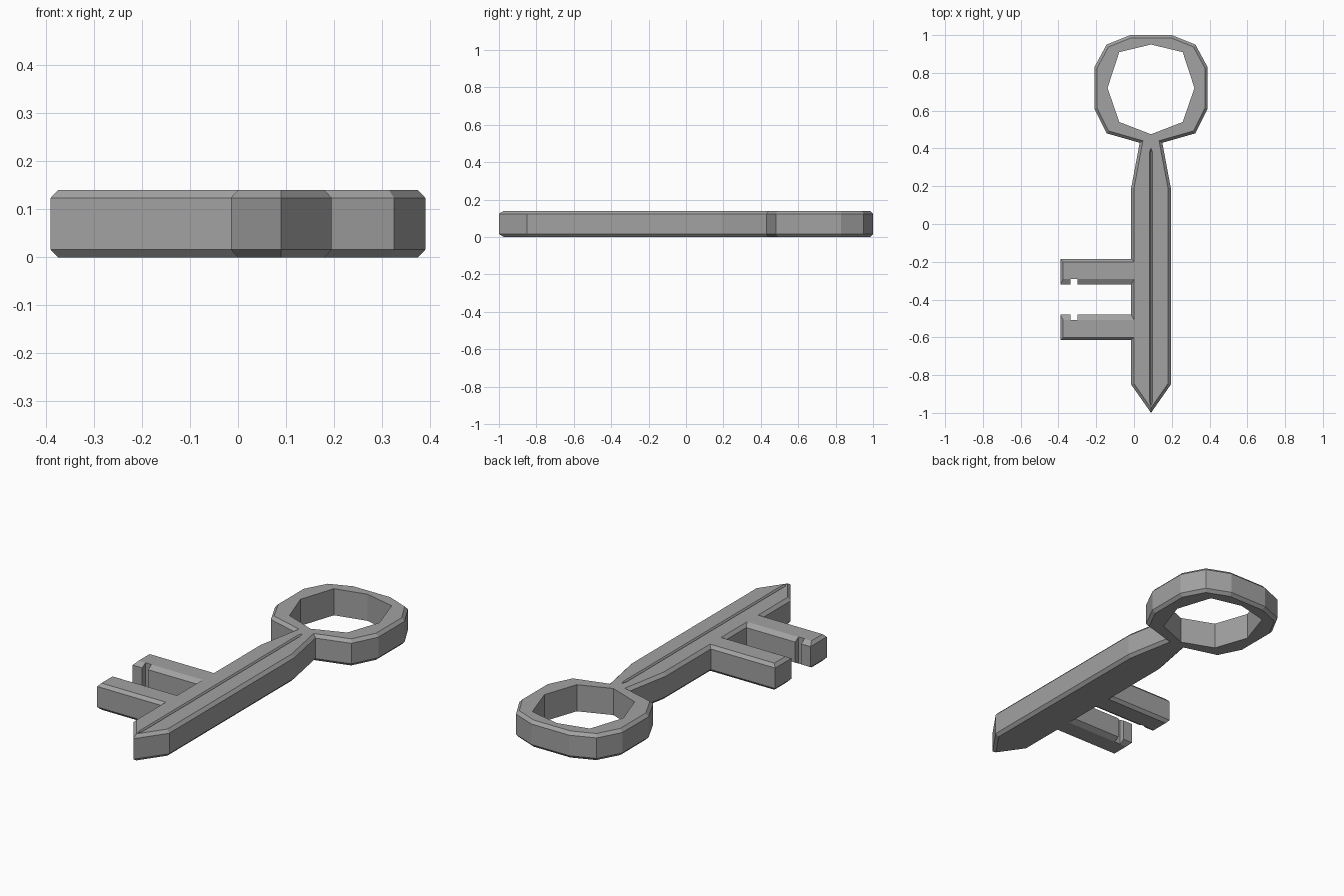
import bpy, bmesh
from mathutils import Vector

if "Cube" in bpy.data.objects:
    bpy.data.objects.remove(bpy.data.objects["Cube"])

CX, H, C = 0.09, 0.14, 0.016      # shaft axis, thickness, chamfer
WIDE = 0.028                      # wider chamfer on the facing tooth edges

# Right half: tip, shaft, neck and ring (offset from the shaft axis)
half = [(0.105, -0.85), (0.105, 0.19), (0.06, 0.43), (0.235, 0.48),
        (0.30, 0.61), (0.30, 0.83), (0.235, 0.95), (0.11, 1.0)]
outline = [(CX, -1.0)] + [(CX + x, y) for x, y in half]
left = [(CX - x, y) for x, y in reversed(half)]
outline += left[:-1]

# Two notched teeth, mirrored about y = -0.40
SX = CX - 0.105
tooth = [(SX, 0.215), (-0.39, 0.215), (-0.39, 0.08), (-0.335, 0.08),
         (-0.335, 0.109), (-0.30, 0.109), (-0.30, 0.08), (SX, 0.08)]
outline += [(x, -0.40 + y) for x, y in tooth]
outline += [(x, -0.40 - y) for x, y in reversed(tooth)]
outline += left[-1:]
pts = [Vector(p) for p in outline]
n = len(pts)


def edge_chamfer(a, b):
    """Notch walls stay sharp, facing tooth edges get a wide chamfer."""
    m = (a + b) / 2
    if -0.336 <= m.x <= -0.299 and -0.53 < m.y < -0.27:
        return 0.0
    if m.x < -0.1 and abs(abs(m.y + 0.40) - 0.08) < 0.001:
        return WIDE
    return 0.015


def inset(points):
    """Mitred inset of the counter-clockwise outline."""
    out = []
    for i, p in enumerate(points):
        a, b = points[i - 1], points[(i + 1) % n]
        d1, d2 = (p - a).normalized(), (b - p).normalized()
        n1, n2 = Vector((-d1.y, d1.x)), Vector((-d2.y, d2.x))
        o1, o2 = edge_chamfer(a, p), edge_chamfer(p, b)
        det = n1.x * n2.y - n1.y * n2.x
        out.append(p + Vector(((o1 * n2.y - o2 * n1.y) / det,
                               (n1.x * o2 - n2.x * o1) / det)))
    return out


bm = bmesh.new()


def ring(points, z):
    return [bm.verts.new((p[0], p[1], z)) for p in points]


def bridge(a, b):
    for i in range(len(a)):
        j = (i + 1) % len(a)
        bm.faces.new((a[i], a[j], b[j], b[i]))


def cap(loops):
    edges = []
    for lp in loops:
        for i, v in enumerate(lp):
            w = lp[(i + 1) % len(lp)]
            edges.append(bm.edges.get((v, w)) or bm.edges.new((v, w)))
    bmesh.ops.triangle_fill(bm, use_beauty=True, use_dissolve=False, edges=edges)


# Chamfered outer wall
small = inset(pts)
levels = [ring(small, 0), ring(pts, C), ring(pts, H - C), ring(small, H)]
for lo, hi in zip(levels, levels[1:]):
    bridge(lo, hi)

# Straight eight-sided hole of the bow
hole = [(0, 0.95), (-0.168, 0.91), (-0.23, 0.72), (-0.168, 0.54),
        (0, 0.475), (0.168, 0.54), (0.23, 0.72), (0.168, 0.91)]
hole = [(CX + x, y) for x, y in hole]
hole_lo, hole_hi = ring(hole, 0), ring(hole, H)
bridge(hole_hi, hole_lo)

# V groove along the top of the shaft
W = 0.008
groove = ring([(CX, -0.965), (CX + W, -0.94), (CX + W, 0.38),
               (CX, 0.405), (CX - W, 0.38), (CX - W, -0.94)], H)
bed = ring([(CX, -0.94), (CX, 0.38)], H - 0.012)
g = groove
for f in ((g[0], g[1], bed[0]), (g[1], g[2], bed[1], bed[0]), (g[2], g[3], bed[1]),
          (g[3], g[4], bed[1]), (g[4], g[5], bed[0], bed[1]), (g[5], g[0], bed[0])):
    bm.faces.new(f)

# Flat top and bottom
cap([levels[3], hole_hi, groove])
cap([levels[0], hole_lo])
bmesh.ops.recalc_face_normals(bm, faces=bm.faces)

mesh = bpy.data.meshes.new("key")
bm.to_mesh(mesh)
bm.free()
key = bpy.data.objects.new("key", mesh)
bpy.context.collection.objects.link(key)

steel = bpy.data.materials.new("grey metal")
steel.diffuse_color = (0.36, 0.36, 0.36, 1)
steel.use_nodes = True
steel.node_tree.nodes["Principled BSDF"].inputs["Base Color"].default_value = steel.diffuse_color
mesh.materials.append(steel)
